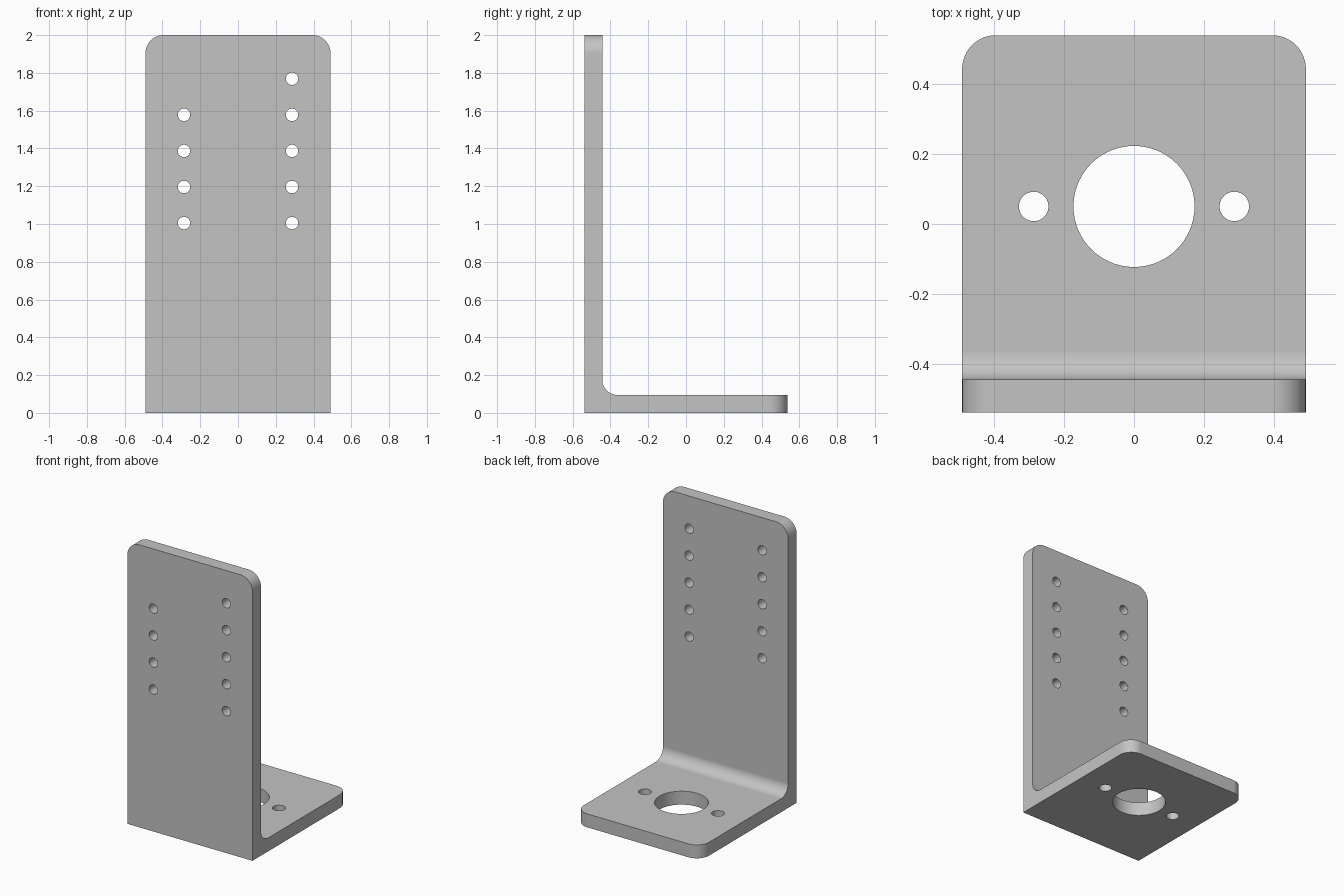
import bpy, bmesh
from math import radians
from mathutils import Matrix, Vector

cube = bpy.data.objects.get("Cube")
if cube:
    bpy.data.objects.remove(cube, do_unlink=True)

HALF_W, HALF_D, HEIGHT = 0.49, 0.538, 2.0
THICK, CORNER, FILLET = 0.095, 0.096, 0.08

grey = bpy.data.materials.new("plain grey")
grey.use_nodes = True
grey.diffuse_color = (0.55, 0.55, 0.55, 1)
grey.node_tree.nodes["Principled BSDF"].inputs["Base Color"].default_value = grey.diffuse_color


def make_object(name, bm):
    bmesh.ops.recalc_face_normals(bm, faces=bm.faces)
    mesh = bpy.data.meshes.new(name)
    bm.to_mesh(mesh)
    bm.free()
    mesh.materials.append(grey)
    obj = bpy.data.objects.new(name, mesh)
    bpy.context.collection.objects.link(obj)
    return obj


def round_edges(bm, radius, test):
    """Round every edge whose both ends pass the test."""
    edges = [e for e in bm.edges if all(test(v.co) for v in e.verts)]
    bmesh.ops.bevel(bm, geom=edges, offset=radius, offset_type='OFFSET',
                    segments=12, profile=0.5, affect='EDGES')


def drill(bm, start, end, radius, sides=40):
    """Add a closed cylinder between two points."""
    a, b = Vector(start), Vector(end)
    turn = (b - a).to_track_quat('Z', 'Y').to_matrix().to_4x4()
    bmesh.ops.create_cone(bm, cap_ends=True, segments=sides, radius1=radius,
                          radius2=radius, depth=(b - a).length,
                          matrix=Matrix.Translation((a + b) / 2) @ turn)


# L-shaped bracket body, extruded across its width
inner_y = THICK - HALF_D
profile = [(-HALF_D, 0), (HALF_D, 0), (HALF_D, THICK),
           (inner_y, THICK), (inner_y, HEIGHT), (-HALF_D, HEIGHT)]
bm = bmesh.new()
face = bm.faces.new([bm.verts.new((-HALF_W, y, z)) for y, z in profile])
side = bmesh.ops.extrude_face_region(bm, geom=[face])
bmesh.ops.translate(bm, vec=(2 * HALF_W, 0, 0),
                    verts=[g for g in side["geom"] if isinstance(g, bmesh.types.BMVert)])
bmesh.ops.recalc_face_normals(bm, faces=bm.faces)

# Inside fillet, then rounded outer corners on each plate
round_edges(bm, FILLET, lambda c: abs(c.y - inner_y) < 1e-4 and abs(c.z - THICK) < 1e-4)
for s in (-1, 1):
    round_edges(bm, CORNER, lambda c: c.x * s > HALF_W - 1e-4 and c.z > HEIGHT - 1e-4)
    round_edges(bm, CORNER, lambda c: c.x * s > HALF_W - 1e-4 and c.y > HALF_D - 1e-4)
bracket = make_object("angle_bracket", bm)

# Holes: two columns in the upright (one top hole is blind), three in the base
bm = bmesh.new()
for s in (-1, 1):
    for row in range(5):
        x, z = s * 0.286, 1.005 + row * 0.191
        blind = s < 0 and row == 4
        front = -HALF_D + (0.005 if blind else -0.1)
        drill(bm, (x, front, z), (x, inner_y + 0.1, z), 0.033)
    drill(bm, (s * 0.286, 0.05, -0.1), (s * 0.286, 0.05, 0.2), 0.042)
drill(bm, (0, 0.05, -0.1), (0, 0.05, 0.2), 0.1725, 72)
cutter = make_object("hole_cutter", bm)
cutter.hide_render = True

# Cut the holes and discard the cutter
bpy.ops.object.select_all(action='DESELECT')
bracket.select_set(True)
bpy.context.view_layer.objects.active = bracket
cut = bracket.modifiers.new("holes", 'BOOLEAN')
cut.operation, cut.solver, cut.object = 'DIFFERENCE', 'EXACT', cutter
bpy.ops.object.modifier_apply(modifier=cut.name)
bpy.data.objects.remove(cutter, do_unlink=True)

# Smooth curves with clean flat plates
bpy.ops.object.shade_smooth_by_angle(angle=radians(30))
normals = bracket.modifiers.new("flat_plates", 'WEIGHTED_NORMAL')
normals.keep_sharp = True
